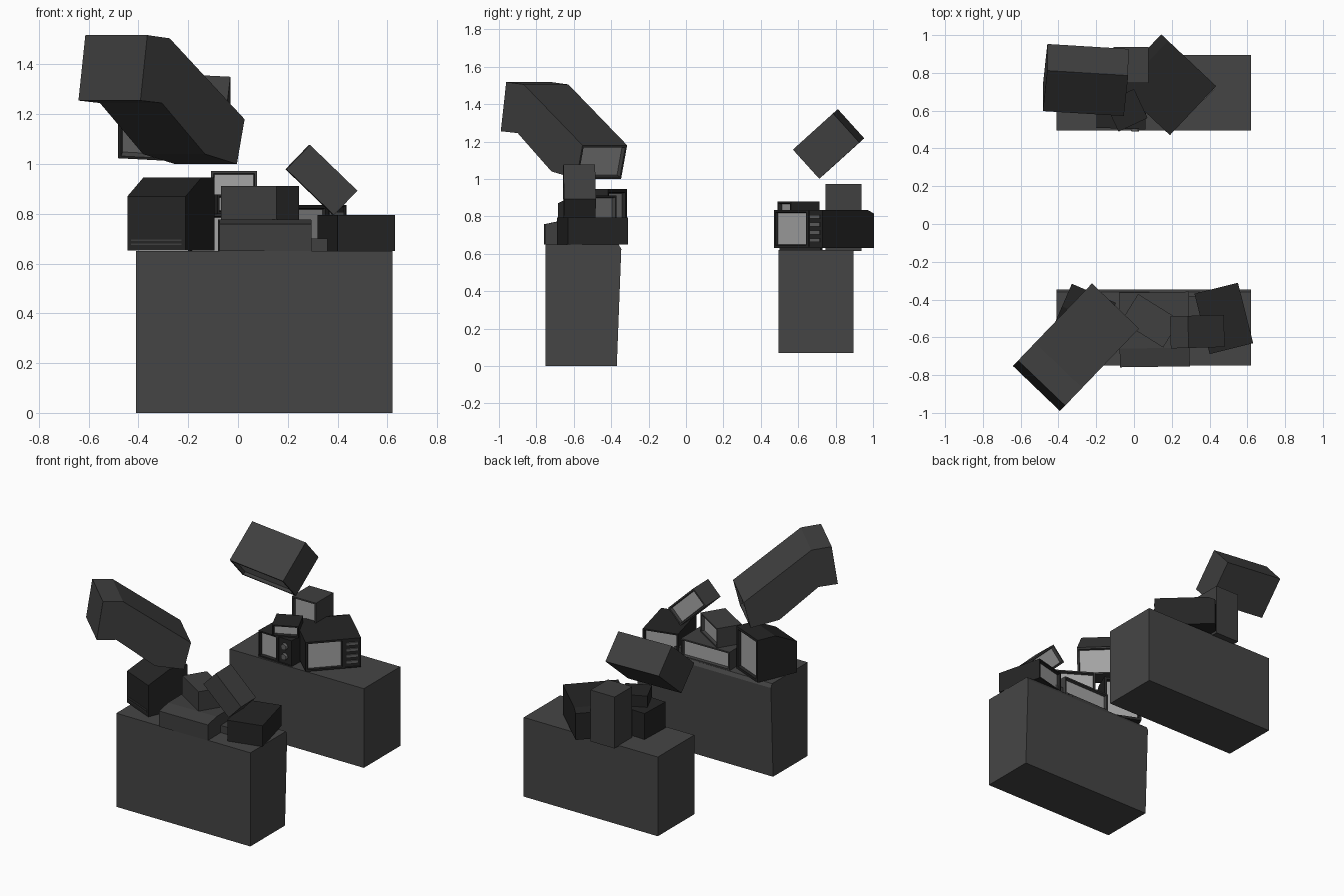
import bpy, bmesh, math
from mathutils import Matrix, Vector, Euler

if "Cube" in bpy.data.objects:
    bpy.data.objects.remove(bpy.data.objects["Cube"])


def mat(name, v):
    m = bpy.data.materials.new(name)
    m.diffuse_color = (v, v, v, 1)
    m.use_nodes = True
    m.node_tree.nodes["Principled BSDF"].inputs["Base Color"].default_value = m.diffuse_color
    return m


CASE, BLACK, STAND = mat("grey_case", 0.05), mat("black_case", 0.018), mat("stand_grey", 0.06)
GLASS, TRIM = mat("screen_glass", 0.38), mat("trim", 0.12)


def extrude_profile(points, x0, x1):
    """bmesh solid from a (y, z) outline swept along x"""
    bm = bmesh.new()
    f = bm.faces.new([bm.verts.new((x0, y, z)) for y, z in points])
    r = bmesh.ops.extrude_face_region(bm, geom=[f])
    bmesh.ops.translate(bm, vec=(x1 - x0, 0, 0),
                        verts=[v for v in r["geom"] if isinstance(v, bmesh.types.BMVert)])
    bmesh.ops.recalc_face_normals(bm, faces=bm.faces[:])
    return bm


def finish(bm, name, mats, world=Matrix()):
    me = bpy.data.meshes.new(name)
    bm.to_mesh(me)
    bm.free()
    for m in mats:
        me.materials.append(m)
    ob = bpy.data.objects.new(name, me)
    bpy.context.collection.objects.link(ob)
    ob.matrix_world = world
    return ob


def box(name, x, y, z, m, world=Matrix()):
    pts = [(y[0], z[0]), (y[0], z[1]), (y[1], z[1]), (y[1], z[0])]
    return finish(extrude_profile(pts, *x), name, [m], world)


def knob(name, x, z, r, world):
    bm = bmesh.new()
    bmesh.ops.create_cone(bm, cap_ends=True, segments=12, radius1=r, radius2=r * 0.85, depth=0.02,
                          matrix=Matrix.Translation((x, -0.002, z)) @ Matrix.Rotation(math.pi / 2, 4, 'X'))
    return finish(bm, name, [TRIM], world)


def tv(name, width, profile, loc, rot, case=CASE, split=None, bezel=0.014, recess=0.02):
    """Television: front at local y = 0 facing -y; profile is (depth, z)"""
    bm = extrude_profile(profile, -width / 2, width / 2)
    if split is not None:
        bmesh.ops.bisect_plane(bm, geom=bm.verts[:] + bm.edges[:] + bm.faces[:],
                               plane_co=(split, 0, 0), plane_no=(1, 0, 0))
    for f in [f for f in bm.faces if f.normal.y < -0.9]:
        screen = split is None or f.calc_center_median().x < split
        # flat bezel, then the recessed glass or the shallow control panel
        bmesh.ops.inset_individual(bm, faces=[f], thickness=bezel if screen else 0.008)
        bmesh.ops.inset_individual(bm, faces=[f], thickness=0.006 if screen else 0.002,
                                   depth=-recess if screen else -0.005)
        f.material_index = 1 if screen else 0
    world = Matrix.Translation(loc) @ Euler([math.radians(a) for a in rot]).to_matrix().to_4x4()
    finish(bm, name, [case, GLASS], world)
    return world


def facing(x, y):
    return (0, 0, math.degrees(math.atan2(x, -y)))


def block(depth, z0, z1, drop=0.0, bend=0.6):
    """Case outline whose top slopes down by drop towards the back"""
    if drop == 0:
        return [(0, z1), (depth, z1), (depth, z0), (0, z0)]
    return [(0, z1), (depth * bend, z1), (depth, z1 - drop), (depth, z0), (0, z0)]


# Stands
finish(extrude_profile([(-0.75, 0), (-0.75, 0.65), (-0.36, 0.65), (-0.346, 0.625), (-0.37, 0)],
                       -0.41, 0.62), "front_stand", [STAND])
box("back_stand", (-0.41, 0.62), (0.495, 0.895), (0.07, 0.62), STAND)

# Front pile, screens towards +y
tv("large_bent_tv", 0.345,
   [(0, 1.18), (0.435, 1.505), (0.565, 1.518), (0.605, 1.255), (0.48, 1.245), (0.23, 1.04), (0.045, 1.0)],
   (-0.098, -0.434, 0), facing(0.69, 0.72), bezel=0.016)
w = tv("black_cube_tv", 0.255, block(0.29, 0.652, 0.945, 0.075, 0.45),
       (-0.212, -0.367, 0), facing(0.4, 0.92), BLACK, bezel=0.025)
for i in range(2):
    box("cube_tv_vent", (-0.11, 0.11), (0.288, 0.293), (0.675 + i * 0.016, 0.681 + i * 0.016), CASE, w)
tv("wide_low_tv", 0.37, block(0.395, 0.65, 0.778, 0.02, 0.75), (0.105, -0.361, 0), (0, 0, 180.8))
box("wide_tv_side_unit", (0.285, 0.36), (-0.61, -0.38), (0.65, 0.70), CASE)
tv("right_tv", 0.238, block(0.33, 0.65, 0.795), (0.435, -0.34, 0), facing(-0.245, 0.97), BLACK)
tv("small_top_tv", 0.262, block(0.17, 0.778, 0.912), (0.133, -0.44, 0), facing(0.53, 0.85))
tv("tilted_tv", 0.265, block(0.17, -0.068, 0.068), (0.333, -0.485, 0.936), (0, -44, 181.5))

# Back pile, screens towards -y
tv("tumbling_tv", 0.43, block(0.29, -0.105, 0.105), (-0.268, 0.655, 1.09), (42, 3, -3.5), bezel=0.018)
w = tv("control_panel_tv", 0.357,
       [(0, 0.835), (0.35, 0.835), (0.4, 0.815), (0.4, 0.632), (0, 0.632)],
       (0.3125, 0.60, 0), facing(0.727, -0.686), BLACK, split=0.07, bezel=0.018, recess=0.012)
for i in range(4):
    z = 0.662 + i * 0.042
    box("panel_button", (0.085, 0.16), (-0.004, 0.01), (z, z + 0.02), TRIM, w)
tv("upright_tv", 0.185, block(0.192, 0.615, 0.972), (-0.016, 0.746, 0), (0, 0, 0))
w = tv("knob_tv", 0.26, block(0.22, 0.62, 0.80), (-0.07, 0.505, 0), (0, 0, -2), BLACK, split=0.02)
for z in (0.675, 0.745):
    knob("tuning_knob", 0.075, z, 0.024, w)
tv("tiny_tv", 0.17, block(0.17, 0.80, 0.878), (-0.005, 0.525, 0), (0, 0, 25), BLACK, bezel=0.012)
